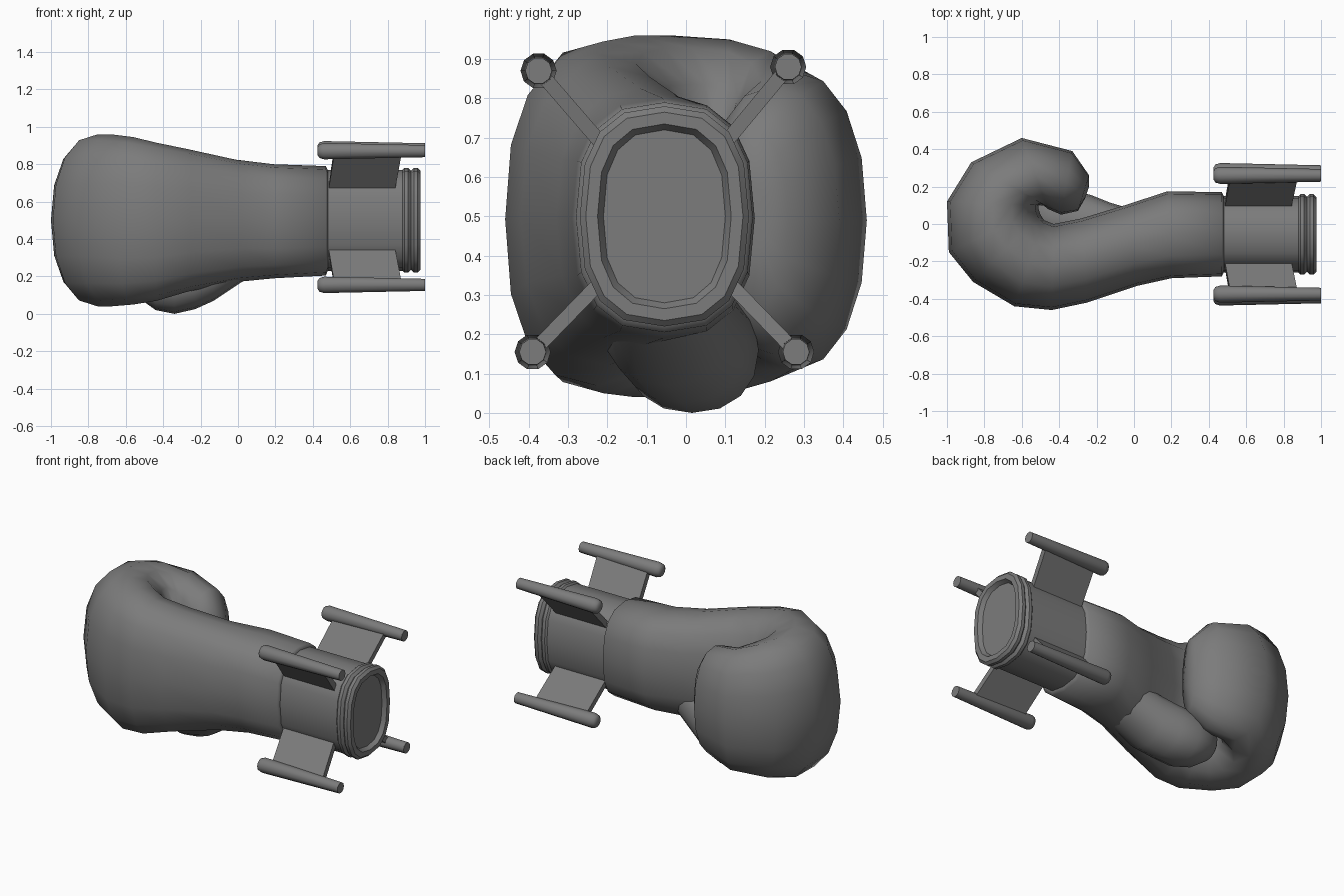
import bpy, math
import bmesh
from mathutils import Vector

if "Cube" in bpy.data.objects:
    bpy.data.objects.remove(bpy.data.objects["Cube"])

GREY = bpy.data.materials.new("dark_grey")
GREY.diffuse_color = (0.2, 0.2, 0.2, 1)
GREY.use_nodes = True
GREY.node_tree.nodes["Principled BSDF"].inputs["Base Color"].default_value = GREY.diffuse_color


def oval(centre, u, v, n=2.0, sides=16):
    """Rounded-rectangle ring around centre, spanned by half axes u and v."""
    pts = []
    for i in range(sides):
        t = 2 * math.pi * i / sides
        c, s = math.cos(t), math.sin(t)
        pts.append(Vector(centre)
                   + Vector(u) * math.copysign(abs(c) ** (2 / n), c)
                   + Vector(v) * math.copysign(abs(s) ** (2 / n), s))
    return pts


def loft(name, rings, angle=None):
    """Skin a list of equal rings, close both ends."""
    bm = bmesh.new()
    rows = [[bm.verts.new(p) for p in r] for r in rings]
    k = len(rows[0])
    for a, b in zip(rows, rows[1:]):
        for i in range(k):
            j = (i + 1) % k
            bm.faces.new((a[i], a[j], b[j], b[i]))
    bm.faces.new(rows[0])
    bm.faces.new(rows[-1])
    bmesh.ops.recalc_face_normals(bm, faces=bm.faces)
    me = bpy.data.meshes.new(name)
    bm.to_mesh(me)
    bm.free()
    me.materials.append(GREY)
    ob = bpy.data.objects.new(name, me)
    bpy.context.collection.objects.link(ob)
    if angle:
        bpy.context.view_layer.objects.active = ob
        ob.select_set(True)
        bpy.ops.object.shade_smooth_by_angle(angle=math.radians(angle))
        ob.select_set(False)
    return ob


# Curled mitt: inner xy, outer xy, bottom z, top z of each section
mitt = [
    (0.48, 0.15, 0.48, -0.26, 0.23, 0.77),
    (0.47, 0.17, 0.47, -0.28, 0.205, 0.79),
    (0.18, 0.175, 0.20, -0.29, 0.19, 0.80),
    (-0.05, 0.10, 0.02, -0.33, 0.17, 0.825),
    (-0.28, 0.03, -0.25, -0.42, 0.12, 0.88),
    (-0.43, 0.00, -0.44, -0.46, 0.07, 0.915),
    (-0.48, 0.02, -0.64, -0.44, 0.05, 0.945),
    (-0.50, 0.05, -0.86, -0.31, 0.04, 0.96),
    (-0.51, 0.08, -0.99, -0.15, 0.04, 0.96),
    (-0.51, 0.10, -1.00, 0.12, 0.05, 0.95),
    (-0.48, 0.10, -0.87, 0.33, 0.08, 0.92),
    (-0.46, 0.08, -0.60, 0.46, 0.11, 0.87),
    (-0.39, 0.05, -0.33, 0.39, 0.15, 0.83),
    (-0.30, 0.07, -0.24, 0.26, 0.26, 0.72),
    (-0.26, 0.14, -0.24, 0.20, 0.40, 0.58),
]
rings = []
for i, (ix, iy, ox, oy, z0, z1) in enumerate(mitt):
    n = 2.6 if i < 3 else 2.4 if i < 7 else 2.2
    rings.append(oval(((ix + ox) / 2, (iy + oy) / 2, (z0 + z1) / 2),
                      ((ox - ix) / 2, (oy - iy) / 2, 0), (0, 0, (z1 - z0) / 2), n))
loft("glove_mitt", rings, 75)

# Thumb under the palm: x, y, z, half width, half height
thumb = [
    (0.15, -0.08, 0.36, 0.10, 0.12),
    (0.02, -0.08, 0.31, 0.15, 0.14),
    (-0.13, -0.05, 0.23, 0.165, 0.16),
    (-0.23, -0.01, 0.185, 0.165, 0.16),
    (-0.34, 0.015, 0.16, 0.17, 0.16),
    (-0.44, 0.03, 0.16, 0.14, 0.14),
    (-0.51, 0.04, 0.17, 0.09, 0.10),
    (-0.55, 0.04, 0.18, 0.04, 0.04),
]
loft("glove_thumb", [oval((x, y, z), (0, a, 0), (0, 0, b), 2.2)
                     for x, y, z, a, b in thumb], 75)

# Engine body with two end bands and a recessed end panel: x, size offset
body = [(0.45, 0.27), (0.88, 0.27), (0.89, 0.28), (0.91, 0.28), (0.925, 0.265),
        (0.94, 0.28), (0.96, 0.28), (0.975, 0.265), (0.975, 0.235), (0.95, 0.22)]
loft("engine_body", [oval((x, -0.055, 0.5), (0, h - 0.065, 0), (0, 0, h), 2.6)
                     for x, h in body], 35)

# Four diagonal fins, each ending in a rod
AXIS = Vector((0, -0.055, 0.5))
corners = [("top_front", -0.375, 0.87), ("top_back", 0.26, 0.88),
           ("bottom_back", 0.28, 0.155), ("bottom_front", -0.39, 0.155)]
for label, y, z in corners:
    tip = Vector((0, y, z))
    root = AXIS + (tip - AXIS) * 0.4
    d = (tip - root).normalized()
    side = Vector((0, -d.z, d.y)) * 0.018
    plate = []
    for p, x0, x1 in ((root, 0.48, 0.835), (tip, 0.515, 0.875)):
        f, b = Vector((x0, 0, 0)), Vector((x1, 0, 0))
        plate.append([p + f - side, p + b - side, p + b + side, p + f + side])
    loft("fin_" + label, plate)
    rod = [(0.425, 0.022), (0.435, 0.038), (0.46, 0.046), (1.0, 0.034)]
    loft("rod_" + label, [oval((x, y, z), (0, r, 0), (0, 0, r), 2, 10)
                          for x, r in rod], 40)
